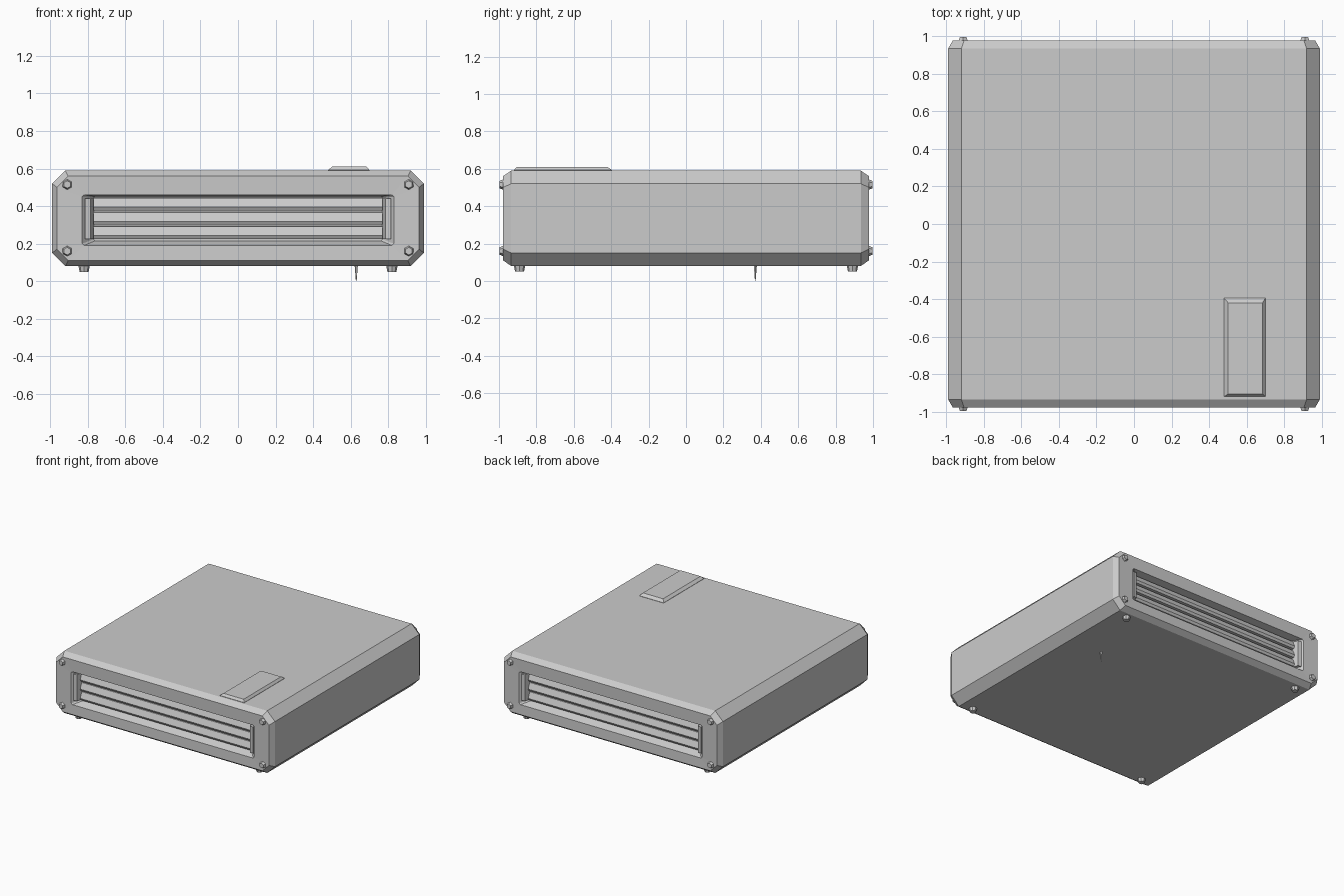
import bpy, bmesh, math
from mathutils import Matrix

if "Cube" in bpy.data.objects:
    bpy.data.objects.remove(bpy.data.objects["Cube"])


def make_object(name, bm):
    bmesh.ops.recalc_face_normals(bm, faces=bm.faces)
    mesh = bpy.data.meshes.new(name)
    bm.to_mesh(mesh)
    bm.free()
    obj = bpy.data.objects.new(name, mesh)
    bpy.context.collection.objects.link(obj)
    return obj


def octagon(w, z0, z1, c):
    """Rectangle in x/z with cut corners."""
    return [(-w + c, z0), (w - c, z0), (w, z0 + c), (w, z1 - c),
            (w - c, z1), (-w + c, z1), (-w, z1 - c), (-w, z0 + c)]


def loft(name, sections):
    """Skin equal-length rings of 3D points and cap both ends."""
    bm = bmesh.new()
    rings = [[bm.verts.new(p) for p in s] for s in sections]
    n = len(rings[0])
    for a, b in zip(rings, rings[1:]):
        for i in range(n):
            j = (i + 1) % n
            bm.faces.new((a[i], a[j], b[j], b[i]))
    bm.faces.new(rings[0])
    bm.faces.new(rings[-1])
    return make_object(name, bm)


def cone(name, loc, r1, r2, depth, sides, rot=Matrix.Identity(4)):
    bm = bmesh.new()
    bmesh.ops.create_cone(bm, cap_ends=True, segments=sides, radius1=r1,
                          radius2=r2, depth=depth,
                          matrix=Matrix.Translation(loc) @ rot)
    return make_object(name, bm)


# Case: chamfered shell with a funnel-shaped recess at both ends
half = [(0.91, (0.77, 0.215, 0.45, 0.008)),
        (0.975, (0.83, 0.19, 0.46, 0.01)),
        (0.978, (0.965, 0.11, 0.56, 0.06)),
        (0.935, (0.99, 0.08, 0.59, 0.07))]
profile = [(-y, o) for y, o in half] + [(y, o) for y, o in reversed(half)]
loft("case", [[(x, y, z) for x, z in octagon(*o)] for y, o in profile])

# Vent slats: sloped wedge bars in each recess, plus end blocks
for side, end in ((-1, "front"), (1, "back")):
    for i in range(3):
        z = 0.225 + 0.076 * i
        wedge = [(0.90, z), (0.935, z), (0.945, z + 0.018), (0.925, z + 0.065), (0.90, z + 0.07)]
        loft(f"{end}_slat_{i + 1}",
             [[(x, side * y, zz) for y, zz in wedge] for x in (-0.77, 0.77)])
    for sx in (-1, 1):
        block = [(0.765, 0.90), (0.825, 0.90), (0.815, 0.97), (0.785, 0.965)]
        loft(f"{end}_vent_end_block",
             [[(sx * x, side * y, z) for x, y in block] for z in (0.225, 0.44)])

# Corner screws on both ends
for side in (-1, 1):
    rot = Matrix.Rotation(-side * math.pi / 2, 4, 'X')
    for sx in (-1, 1):
        for z in (0.16, 0.515):
            cone("corner_screw", (sx * 0.91, side * 0.98, z), 0.033, 0.02, 0.034, 6, rot)

# Feet
for sx in (-1, 1):
    for sy in (-1, 1):
        cone("foot", (sx * 0.82, sy * 0.89, 0.07), 0.024, 0.032, 0.04, 8)

# Small pin under the case
cone("underside_pin", (0.63, 0.37, 0.042), 0.002, 0.009, 0.084, 5)

# Raised plate on the lid
plate = [(0.585, 0.48, 0.70, -0.92, -0.395), (0.592, 0.48, 0.70, -0.92, -0.395),
         (0.61, 0.502, 0.685, -0.905, -0.42)]
loft("top_plate", [[(x0, y0, z), (x1, y0, z), (x1, y1, z), (x0, y1, z)]
                   for z, x0, x1, y0, y1 in plate])
